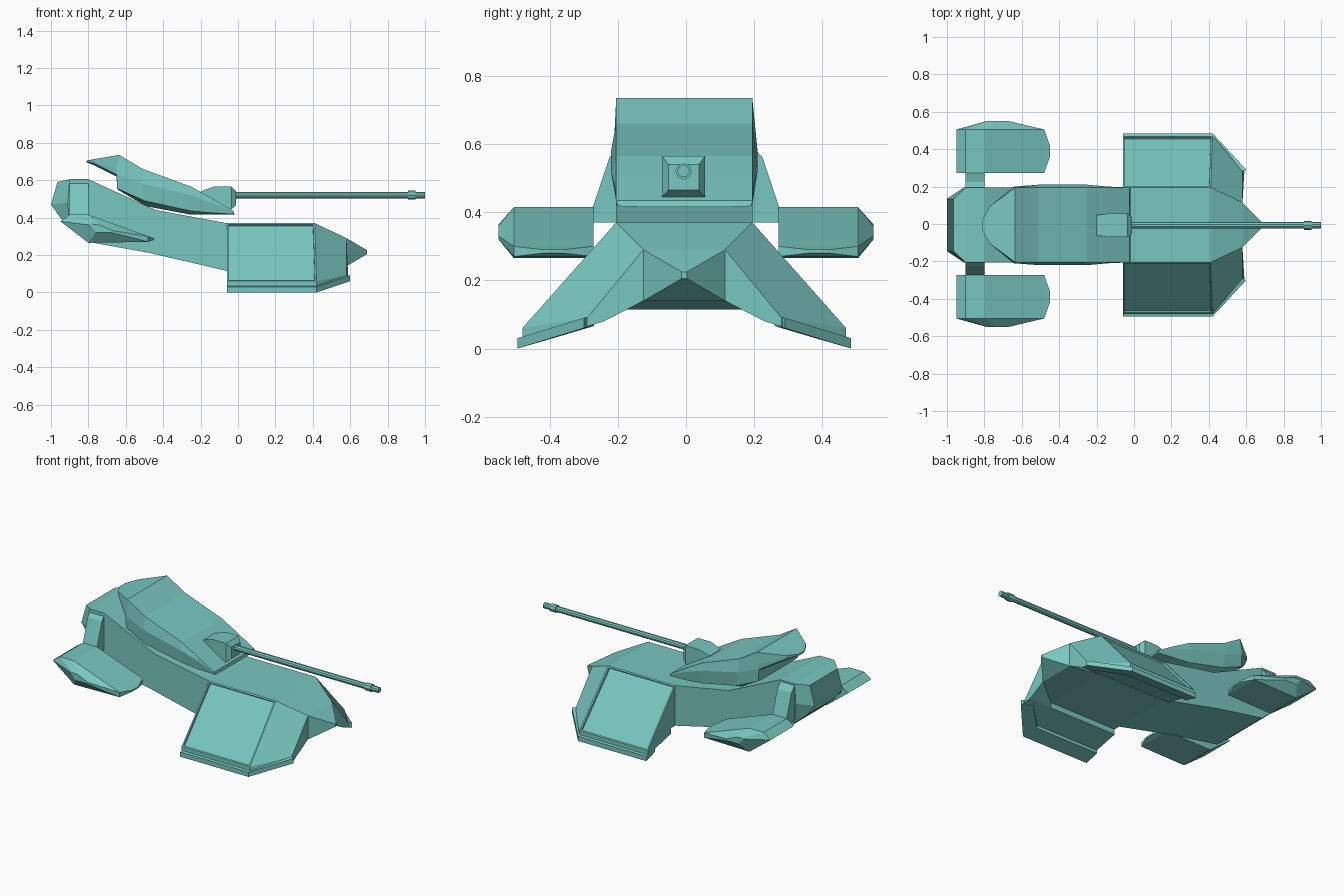
import bpy, bmesh, math
from mathutils import Matrix

if "Cube" in bpy.data.objects:
    bpy.data.objects.remove(bpy.data.objects["Cube"])

CY = -0.005  # slight sideways offset of the hull
paint = bpy.data.materials.new("teal_paint")
paint.diffuse_color = (.19, .57, .53, 1)
paint.use_nodes = True
paint.node_tree.nodes["Principled BSDF"].inputs["Base Color"].default_value = paint.diffuse_color


def finish(name, bm, y=0.0):
    bmesh.ops.recalc_face_normals(bm, faces=bm.faces)
    me = bpy.data.meshes.new(name)
    bm.to_mesh(me)
    bm.free()
    me.materials.append(paint)
    ob = bpy.data.objects.new(name, me)
    ob.location.y = y
    bpy.context.collection.objects.link(ob)
    return ob


def loft(bm, rings):
    """Join equal-length rings of points, cap both ends."""
    vs = [[bm.verts.new(p) for p in r] for r in rings]
    n = len(vs[0])
    for a, b in zip(vs, vs[1:]):
        for i in range(n):
            j = (i + 1) % n
            bm.faces.new((a[i], a[j], b[j], b[i]))
    bm.faces.new(vs[0])
    bm.faces.new(vs[-1])
    return vs


def mirrored(half):
    """Close a half ring (points with +y) across the centre plane."""
    return half + [(x, -y, z) for x, y, z in reversed(half)]


def side(pts, s):
    return [(x, y * s, z) for x, y, z in pts]


# Rear hull: top, waist and bottom edge at each station
bm = bmesh.new()
loft(bm, [mirrored(h) for h in (
    [(-.965, .14, .59), (-1, .14, .47), (-.95, .14, .40)],
    [(-.90, .20, .605), (-.91, .20, .48), (-.90, .20, .355)],
    [(-.80, .20, .605), (-.80, .20, .44), (-.80, .20, .27)],
    [(-.44, .20, .44), (-.455, .20, .32), (-.47, .20, .21)],
    [(-.06, .20, .37), (-.06, .20, .24), (-.06, .20, .115)])])
finish("rear_hull", bm, CY)

# Front hull with flared sides and recessed side panels
bm = bmesh.new()
vs = loft(bm, [mirrored(h) for h in (
    [(-.06, .20, .37), (-.06, .475, .06), (-.06, .475, .03), (-.06, .24, .08), (-.06, .24, .115)],
    [(.41, .20, .37), (.42, .475, .06), (.42, .475, .03), (.42, .24, .08), (.42, .24, .115)],
    [(.58, .12, .29), (.58, .285, .09), (.59, .285, .065), (.58, .235, .08), (.58, .12, .14)])])
panels = [f for f in bm.faces if set(f.verts) in
          [{vs[k][i] for k in (0, 1) for i in pair} for pair in ((0, 1), (8, 9))]]
bmesh.ops.recalc_face_normals(bm, faces=bm.faces)
for f in panels:
    bmesh.ops.inset_region(bm, faces=[f], thickness=.012, depth=0)
    n = f.normal.copy()
    bmesh.ops.inset_region(bm, faces=[f], thickness=.001, depth=0)
    bmesh.ops.translate(bm, verts=f.verts, vec=-n * .012)
finish("front_hull", bm, CY)

# Nose wedge
bm = bmesh.new()
loft(bm, [mirrored([(.58, .12, .29), (.58, .12, .14)]),
          mirrored([(.69, .008, .225), (.69, .008, .205)])])
finish("nose", bm, CY)

# Skirts along the lower edge of the front hull
for s, tag in ((1, "left"), (-1, "right")):
    bm = bmesh.new()
    path = [((-.06, .49, 0), (-.06, .40, .026)),
            ((.42, .49, 0), (.39, .40, .026)),
            ((.60, .295, .06), (.53, .265, .066))]
    loft(bm, [side([o, i, (i[0], i[1], i[2] + .03), (o[0], o[1], o[2] + .03)], s)
              for o, i in path])
    finish(tag + "_skirt", bm, CY)

# Turret: top edge, shoulder, lower edge and keel at each station
bm = bmesh.new()
loft(bm, [mirrored(h) for h in (
    [(-.81, .03, .705), (-.81, .03, .702), (-.81, .03, .698), (-.81, .02, .695)],
    [(-.77, .10, .712), (-.77, .10, .70), (-.77, .10, .69), (-.77, .08, .68)],
    [(-.635, .20, .735), (-.65, .20, .66), (-.65, .20, .63), (-.65, .17, .62)],
    [(-.63, .20, .732), (-.64, .205, .63), (-.645, .20, .555), (-.645, .17, .55)],
    [(-.51, .20, .66), (-.51, .215, .58), (-.50, .21, .49), (-.49, .15, .46)],
    [(-.25, .20, .565), (-.25, .215, .52), (-.25, .20, .435), (-.25, .13, .415)],
    [(-.14, .20, .503), (-.14, .205, .48), (-.14, .20, .425), (-.14, .12, .415)],
    [(-.025, .20, .435), (-.022, .20, .43), (-.02, .195, .418), (-.02, .11, .415)])])
finish("turret", bm, CY)

# Gun mantlet
bm = bmesh.new()
loft(bm, [mirrored(h) for h in (
    [(-.20, .055, .54), (-.20, .055, .46)],
    [(-.13, .063, .565), (-.13, .063, .445)],
    [(-.035, .063, .565), (-.035, .063, .445)],
    [(-.01, .045, .54), (-.01, .045, .465)])])
finish("gun_mantlet", bm, CY - .002)


# Gun barrel and muzzle collar
def tube(name, x0, x1, r, sides):
    bm = bmesh.new()
    m = Matrix.Translation(((x0 + x1) / 2, 0, .52)) @ Matrix.Rotation(math.pi / 2, 4, 'Y')
    bmesh.ops.create_cone(bm, cap_ends=True, segments=sides, radius1=r,
                          radius2=r, depth=x1 - x0, matrix=m)
    finish(name, bm, CY - .002)


tube("gun_barrel", -.03, 1.0, .018, 10)
tube("muzzle_collar", .91, .95, .024, 8)

# Side pods on pylons
for s, tag in ((1, "left"), (-1, "right")):
    bm = bmesh.new()
    prof = [(-.95, .38), (-.90, .415), (-.80, .415), (-.48, .30), (-.48, .27), (-.80, .265)]
    bulge = [(-.79, .36), (-.78, .365), (-.74, .36), (-.67, .33), (-.68, .32), (-.76, .32)]
    inner = [(x, .272, z) for x, z in prof]
    outer = [(x, .505, z) for x, z in prof]
    rings = loft(bm, [side(r, s) for r in
                      (inner, outer, [(x, .55, z) for x, z in bulge])])
    # tapered front lip
    lip = [bm.verts.new((-.45, s * y, z)) for y, z in
           ((.36, .29), (.42, .29), (.42, .28), (.36, .28))]
    base = [rings[0][3], rings[1][3], rings[1][4], rings[0][4]]
    bmesh.ops.delete(bm, geom=[f for f in bm.faces if set(f.verts) == set(base)],
                     context='FACES_ONLY')
    for i in range(4):
        j = (i + 1) % 4
        bm.faces.new((base[i], base[j], lip[j], lip[i]))
    bm.faces.new(lip)
    finish(tag + "_pod", bm)

    bm = bmesh.new()
    sec = [(.19, .60), (.225, .56), (.275, .41), (.275, .37), (.19, .37)]
    loft(bm, [side([(x, y, z) for y, z in sec], s) for x in (-.90, -.80)])
    finish(tag + "_pylon", bm)
